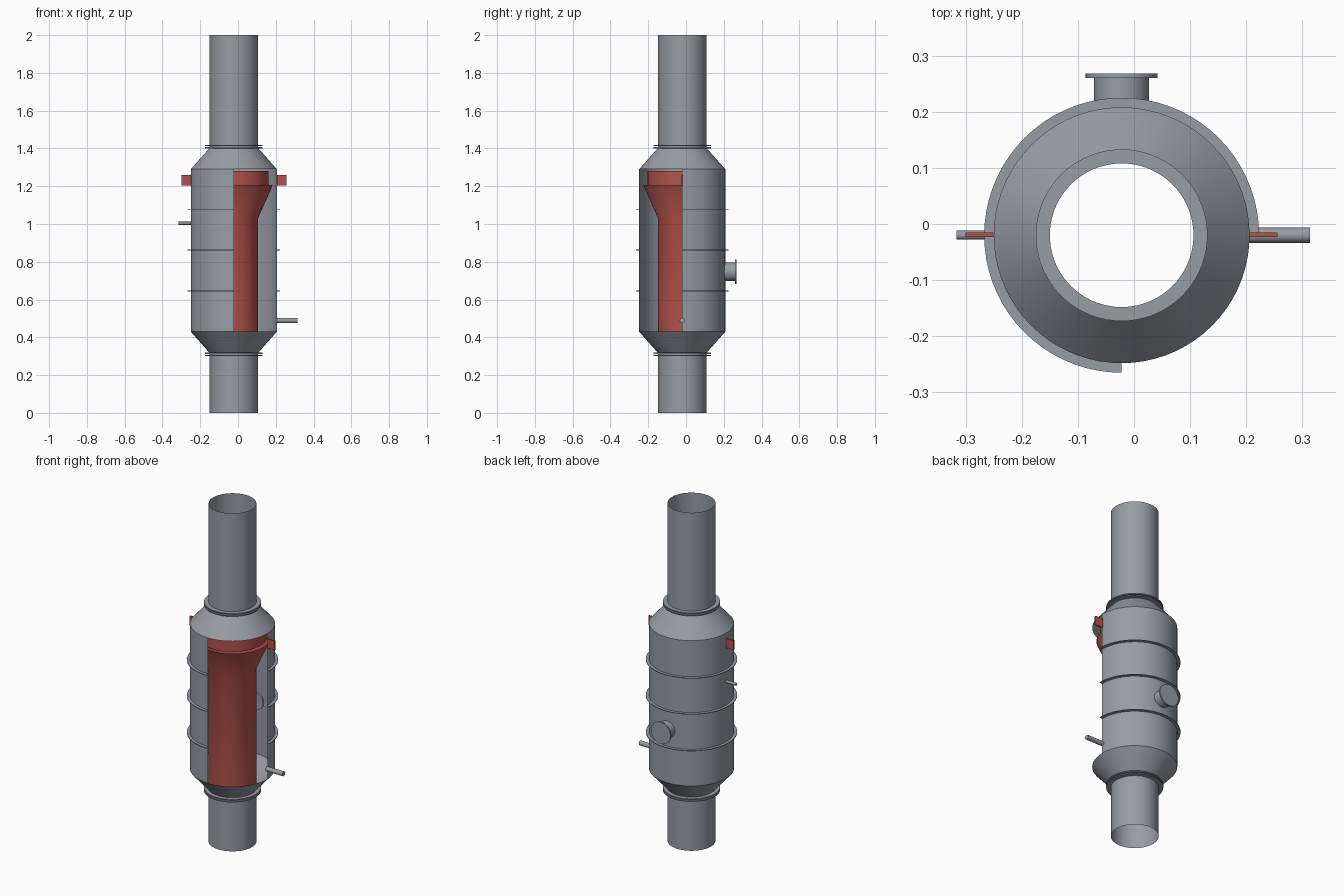
import bpy, bmesh, math
from mathutils import Matrix, Vector

if "Cube" in bpy.data.objects:
    bpy.data.objects.remove(bpy.data.objects["Cube"])

CX, CY = -0.022, -0.020      # main vertical axis
PIPE, SHELL = 0.128, 0.228   # main radii


def material(name, rgb):
    m = bpy.data.materials.new(name)
    m.diffuse_color = (*rgb, 1)
    m.use_nodes = True
    m.node_tree.nodes["Principled BSDF"].inputs["Base Color"].default_value = m.diffuse_color
    return m


GREY = material("steel grey", (0.31, 0.335, 0.375))
RED = material("inner red", (0.45, 0.085, 0.07))


def finish(bm, name, mat):
    mesh = bpy.data.meshes.new(name)
    bm.to_mesh(mesh)
    bm.free()
    ob = bpy.data.objects.new(name, mesh)
    bpy.context.collection.objects.link(ob)
    mesh.materials.append(mat)
    bpy.ops.object.select_all(action='DESELECT')
    ob.select_set(True)
    bpy.context.view_layer.objects.active = ob
    bpy.ops.object.shade_smooth_by_angle(angle=math.radians(30))
    return ob


def lathe(name, profile, mat, sweep=360, closed=False):
    """Revolve an (r, z) profile about the main axis, starting at +x."""
    bm = bmesh.new()
    verts = [bm.verts.new((CX + r, CY, z)) for r, z in profile]
    pairs = list(zip(verts, verts[1:]))
    if closed:
        pairs.append((verts[-1], verts[0]))
    edges = [bm.edges.new(p) for p in pairs]
    bmesh.ops.spin(bm, geom=verts + edges, cent=(CX, CY, 0), axis=(0, 0, 1),
                   angle=math.radians(sweep), steps=round(72 * sweep / 360))
    bmesh.ops.remove_doubles(bm, verts=bm.verts, dist=1e-5)
    bmesh.ops.recalc_face_normals(bm, faces=bm.faces)
    return finish(bm, name, mat)


def disc(name, r0, r1, z0, z1, mat, sweep=360):
    return lathe(name, [(r0, z0), (r1, z0), (r1, z1), (r0, z1)], mat, sweep, True)


def rod(name, start, end, r, mat, segments=32):
    a, b = Vector(start), Vector(end)
    d = b - a
    rot = d.to_track_quat('Z', 'Y').to_matrix().to_4x4()
    bm = bmesh.new()
    bmesh.ops.create_cone(bm, cap_ends=True, segments=segments, radius1=r, radius2=r,
                          depth=d.length, matrix=Matrix.Translation((a + b) / 2) @ rot)
    return finish(bm, name, mat)


def box(name, lo, hi, mat):
    lo, hi = Vector(lo), Vector(hi)
    bm = bmesh.new()
    bmesh.ops.create_cube(bm, size=1, matrix=Matrix.Translation((lo + hi) / 2)
                          @ Matrix.Diagonal((*(hi - lo), 1)))
    return finish(bm, name, mat)


# Open inlet and outlet pipes
lathe("lower_pipe", [(PIPE, 0), (PIPE, 0.315)], GREY)
lathe("upper_pipe", [(PIPE, 1.405), (PIPE, 2)], GREY)

# Reducer cones
lathe("lower_cone", [(PIPE, 0.317), (SHELL, 0.43)], GREY)
lathe("upper_cone", [(SHELL, 1.29), (PIPE, 1.403)], GREY)

# Paired collars at both necks
for label, z in (("lower", 0.31), ("upper", 1.41)):
    for i, dz in enumerate((-0.009, 0.003)):
        disc(f"{label}_collar_{i + 1}", PIPE, 0.153, z + dz, z + dz + 0.006, GREY)

# Outer casing with the front right quarter cut away, and its ribs
lathe("casing", [(SHELL, 0.43), (SHELL, 1.29)], GREY, sweep=270)
for i, z in enumerate((0.645, 0.862, 1.075)):
    disc(f"casing_rib_{i + 1}", SHELL, 0.245, z - 0.002, z + 0.002, GREY, sweep=270)

# Inner tube widening to a funnel, with a band above it
lathe("inner_tube", [(PIPE, 0.317), (PIPE, 1.03), (0.206, 1.206)], RED)
lathe("inner_band", [(0.183, 1.206), (0.183, 1.28)], RED)

# Lugs on both sides of the casing
for side, s in (("left", -1), ("right", 1)):
    x0, x1 = sorted((CX + s * SHELL, CX + s * 0.278))
    box(f"{side}_lug", (x0, CY - 0.003, 1.205), (x1, CY + 0.005, 1.26), RED)

# Rear branch with a blind flange
rod("rear_branch", (CX, 0.195, 0.747), (CX, 0.262, 0.747), 0.049, GREY, 48)
rod("rear_flange", (CX, 0.260, 0.747), (CX, 0.268, 0.747), 0.064, GREY, 48)

# Small side connections
rod("drain_stub", (0.203, CY, 0.489), (0.314, CY, 0.489), 0.0135, GREY)
rod("sensor_stub", (-0.316, CY, 1.004), (-0.247, CY, 1.004), 0.008, GREY)
